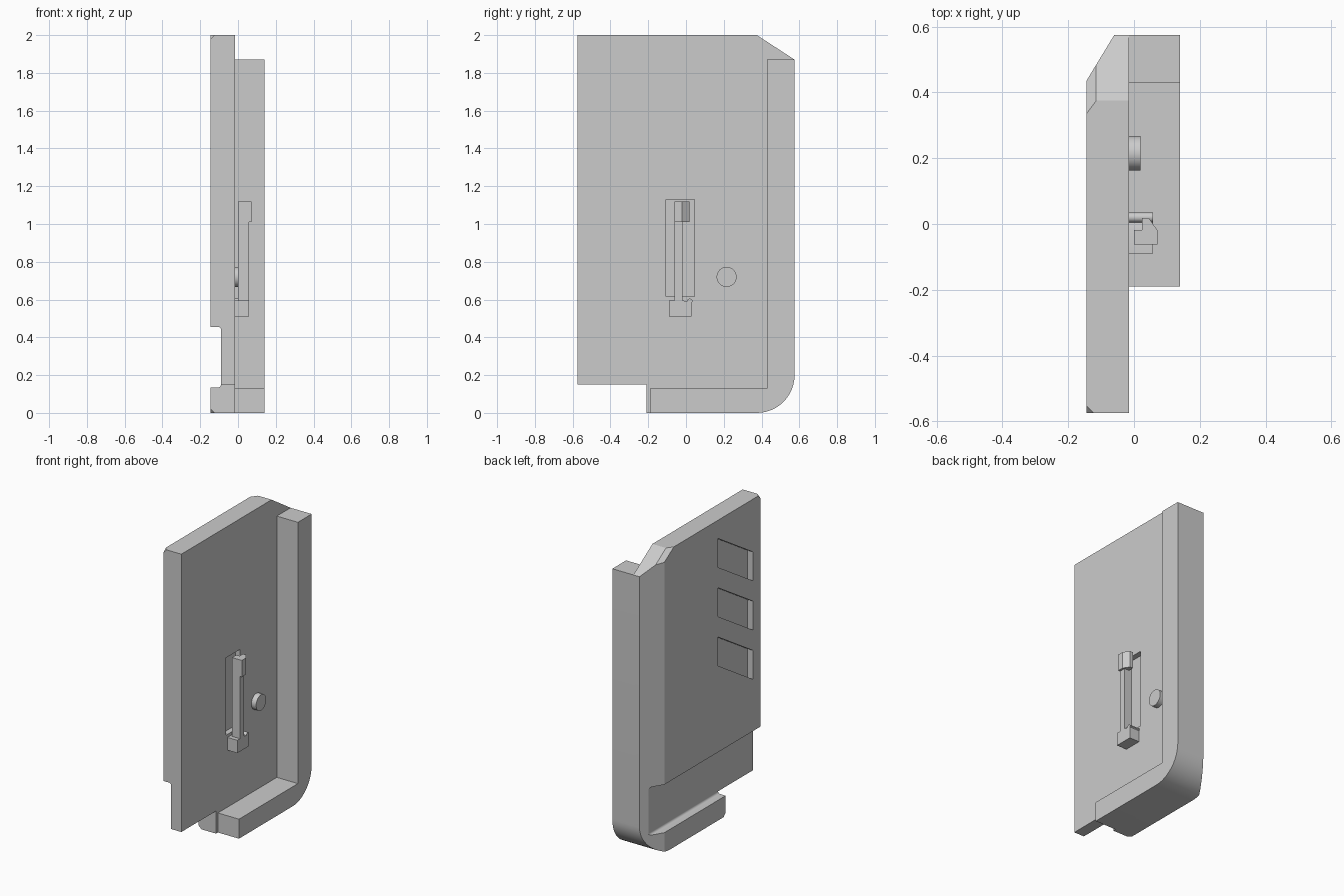
import bpy, bmesh
from math import sin, cos, radians
from mathutils import Vector

if "Cube" in bpy.data.objects:
    bpy.data.objects.remove(bpy.data.objects["Cube"], do_unlink=True)

grey = bpy.data.materials.new("light_grey")
grey.use_nodes = True
grey.diffuse_color = (0.6, 0.6, 0.6, 1)
grey.node_tree.nodes["Principled BSDF"].inputs["Base Color"].default_value = (0.6, 0.6, 0.6, 1)


def arc(u, v, r, start, end, n=12):
    angles = [radians(start + (end - start) * i / n) for i in range(n + 1)]
    return [(u + r * cos(a), v + r * sin(a)) for a in angles]


def prism(points, lo, hi, axis="x"):
    """Extrude a flat outline along one axis; the outline uses the other two in order."""
    place = {"x": lambda u, v, w: (w, u, v),
             "y": lambda u, v, w: (u, w, v),
             "z": lambda u, v, w: (u, v, w)}[axis]
    bm = bmesh.new()
    face = bm.faces.new([bm.verts.new(place(u, v, lo)) for u, v in points])
    new = bmesh.ops.extrude_face_region(bm, geom=[face])["geom"]
    shift = Vector(place(0, 0, hi - lo))
    bmesh.ops.translate(bm, vec=shift, verts=[g for g in new if isinstance(g, bmesh.types.BMVert)])
    bmesh.ops.recalc_face_normals(bm, faces=bm.faces)
    return bm


def rect(u0, u1, v0, v1):
    return [(u0, v0), (u1, v0), (u1, v1), (u0, v1)]


def make(name, bm):
    mesh = bpy.data.meshes.new(name)
    bm.to_mesh(mesh)
    bm.free()
    mesh.materials.append(grey)
    ob = bpy.data.objects.new(name, mesh)
    bpy.context.collection.objects.link(ob)
    return ob


def activate(ob):
    bpy.ops.object.select_all(action="DESELECT")
    ob.select_set(True)
    bpy.context.view_layer.objects.active = ob


def cut(ob, bm):
    tool = make("cutter", bm)
    tool.hide_render = True
    mod = ob.modifiers.new("cut", "BOOLEAN")
    mod.operation, mod.solver, mod.object = "DIFFERENCE", "EXACT", tool
    activate(ob)
    bpy.ops.object.modifier_apply(modifier=mod.name)
    bpy.data.objects.remove(tool, do_unlink=True)


def slice_off(bm, point, normal):
    geom = bm.verts[:] + bm.edges[:] + bm.faces[:]
    res = bmesh.ops.bisect_plane(bm, geom=geom, plane_co=point, plane_no=normal, clear_outer=True)
    edges = [g for g in res["geom_cut"] if isinstance(g, bmesh.types.BMEdge)]
    bmesh.ops.holes_fill(bm, edges=edges)


# Main plate: notched outline with a sloped top corner and a round bottom corner
corner = arc(0.375, 0.2, 0.2, -90, 0)
outline = [(-0.575, 0.15), (-0.21, 0.15), (-0.21, 0)] + corner
outline += [(0.575, 1.87), (0.375, 2), (-0.575, 2)]
bm = prism(outline, -0.145, -0.015)

# Small clipped points at the top front and bottom front
tips = [Vector((-0.145, -0.575, 2)), Vector((-0.145, -0.21, 0))]
verts = [v for v in bm.verts if any((v.co - t).length < 0.001 for t in tips)]
bmesh.ops.bevel(bm, geom=verts, offset=0.022, segments=1, affect="VERTICES")

# Chamfers down the back edge and along the sloped corner
slice_off(bm, (-0.145, 0.435, 0), (-0.14, 0.085, 0))
a, b, c = Vector((-0.145, 0.335, 2)), Vector((-0.115, 0.375, 2)), Vector((-0.115, 0.48, 1.932))
slice_off(bm, a, (b - a).cross(c - b))
bmesh.ops.recalc_face_normals(bm, faces=bm.faces)
plate = make("plate", bm)

# Cross groove near the bottom, with filleted inner corners
groove = [(-0.2, 0.135)] + arc(-0.105, 0.15, 0.015, -90, 0, 6)
groove += arc(-0.105, 0.44, 0.015, 0, 90, 6) + [(-0.2, 0.455)]
cut(plate, prism(groove, -0.7, 0.7, "y"))

# Three slanted pockets
for i in range(3):
    drop = 0.328 * i
    pocket = [(-0.5, 1.455), (-0.13, 1.686), (-0.13, 1.878), (-0.5, 1.647)]
    cut(plate, prism([(y, z - drop) for y, z in pocket], -0.2, -0.102))

# Shallow window behind the latch
cut(plate, prism(rect(-0.105, 0.045, 0.615, 1.13), -0.05, 0.1))

# Raised rim along the back and bottom
rim_outline = [(-0.19, 0)] + corner
rim_outline += [(0.575, 1.87), (0.43, 1.87), (0.43, 0.13), (-0.19, 0.13)]
rim = make("rim", prism(rim_outline, -0.015, 0.14))

# Round peg
peg = make("peg", prism(arc(0.215, 0.72, 0.053, 0, 348.75, 31), -0.015, 0.02))

# Latch: base block, long arm and hooked tip
base = [(-0.09, 0.51), (0.03, 0.51), (0.03, 0.585)] + arc(0.02, 0.59, 0.015, 0, 180, 8)
base += [(-0.015, 0.595), (-0.09, 0.595)]
make("latch_base", prism(base, -0.015, 0.058))
make("latch_arm", prism(rect(-0.062, -0.018, 0.59, 1.02), 0, 0.058))
hook = [(0, -0.062), (0.072, -0.062), (0.072, -0.02), (0.045, 0.018), (0.024, 0.018), (0.024, -0.018), (0, -0.018)]
make("latch_hook", prism(hook, 1.01, 1.12, "z"))

for ob in (plate, rim, peg, bpy.data.objects["latch_base"]):
    activate(ob)
    bpy.ops.object.shade_smooth_by_angle(angle=radians(25))
